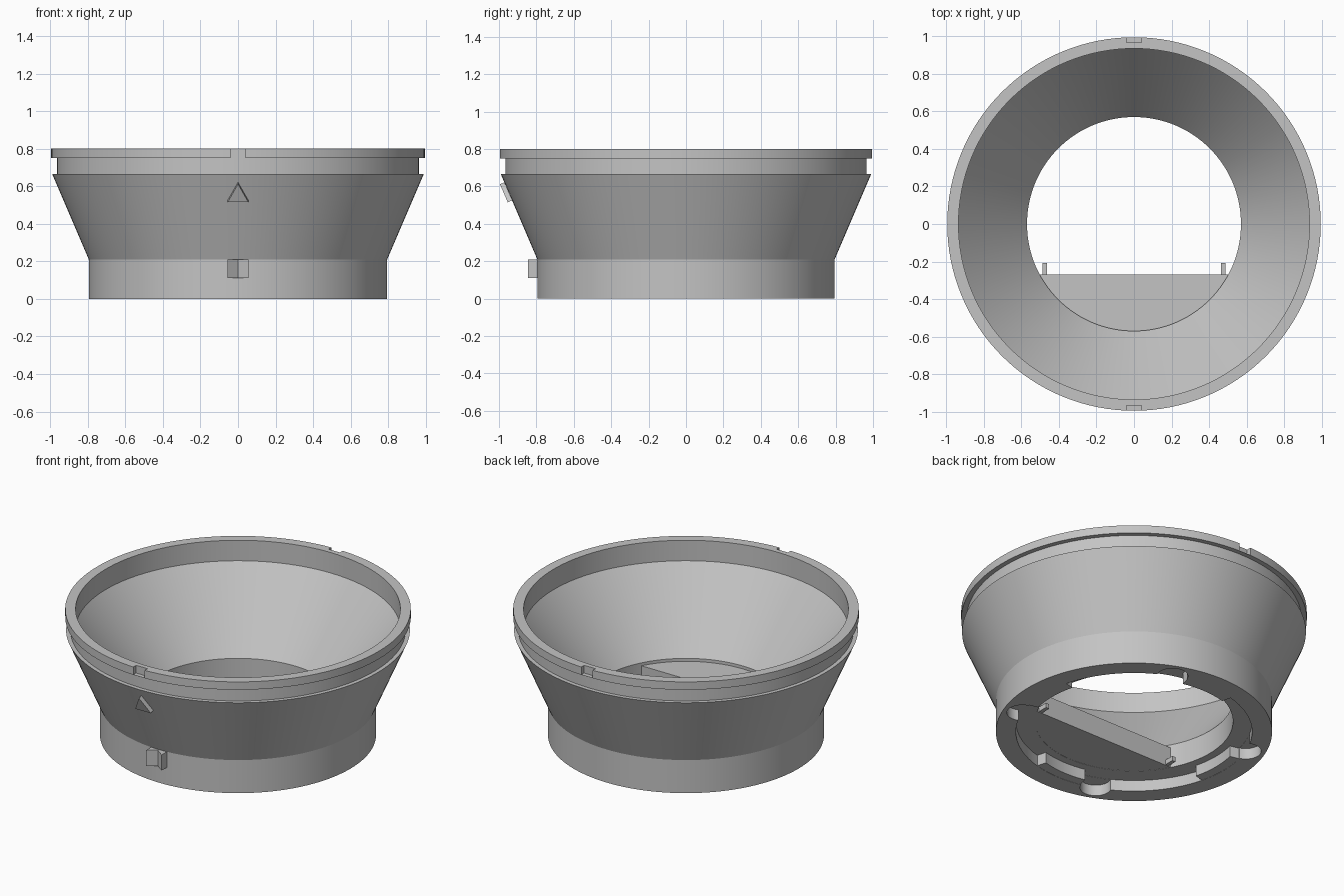
import bpy, bmesh, math
from mathutils import Matrix

old = bpy.data.objects.get("Cube")
if old:
    bpy.data.objects.remove(old, do_unlink=True)

grey = bpy.data.materials.new("plain grey")
grey.use_nodes = True
colour = (0.55, 0.55, 0.55, 1)
grey.diffuse_color = colour
grey.node_tree.nodes["Principled BSDF"].inputs["Base Color"].default_value = colour


def finish(name, bm):
    bmesh.ops.recalc_face_normals(bm, faces=bm.faces[:])
    mesh = bpy.data.meshes.new(name)
    bm.to_mesh(mesh)
    bm.free()
    mesh.materials.append(grey)
    obj = bpy.data.objects.new(name, mesh)
    bpy.context.collection.objects.link(obj)
    return obj


def revolve(name, profile, steps=128):
    """Closed (radius, height) profile turned about z."""
    bm = bmesh.new()
    rings = []
    for i in range(steps):
        a = math.tau * i / steps
        rings.append([bm.verts.new((r * math.cos(a), r * math.sin(a), z)) for r, z in profile])
    n = len(profile)
    for i in range(steps):
        p, q = rings[i], rings[(i + 1) % steps]
        for k in range(n):
            m = (k + 1) % n
            bm.faces.new((p[k], q[k], q[m], p[m]))
    return finish(name, bm)


def prism(name, outline, depth, matrix=None):
    """Flat outline pushed along local z."""
    bm = bmesh.new()
    face = bm.faces.new([bm.verts.new((x, y, 0)) for x, y in outline])
    top = bmesh.ops.extrude_face_region(bm, geom=[face])
    verts = [v for v in top["geom"] if isinstance(v, bmesh.types.BMVert)]
    bmesh.ops.translate(bm, vec=(0, 0, depth), verts=verts)
    if matrix:
        bm.transform(matrix)
    return finish(name, bm)


def arc(radius, start, end, steps):
    angles = [math.radians(start + (end - start) * i / steps) for i in range(steps + 1)]
    return [(radius * math.cos(a), radius * math.sin(a)) for a in angles]


def rectangle(x0, x1, y0, y1):
    return [(x0, y0), (x1, y0), (x1, y1), (x0, y1)]


def cut(target, cutter):
    mod = target.modifiers.new("cut", "BOOLEAN")
    mod.operation = "DIFFERENCE"
    mod.solver = "EXACT"
    mod.object = cutter
    bpy.context.view_layer.objects.active = target
    bpy.ops.object.modifier_apply(modifier=mod.name)
    bpy.data.objects.remove(cutter, do_unlink=True)


# Funnel shell: base, flared wall, groove, top flange, inner cone, socket
FLOOR, SOCKET, HOLE = 0.07, 0.68, 0.57
body = revolve("funnel_body", [
    (0.795, 0), (0.795, 0.21), (0.99, 0.665), (0.965, 0.665), (0.965, 0.75),
    (0.995, 0.75), (0.995, 0.80), (0.935, 0.80), (0.935, 0.67),
    (HOLE, 0.22), (HOLE, FLOOR), (SOCKET, FLOOR), (SOCKET, 0)])

# Gaps in the flange, front and back
for side in (-1, 1):
    edges = sorted((side * 0.966, side * 1.05))
    cut(body, prism("gap_cutter", rectangle(-0.04, 0.04, *edges), 0.1,
                    Matrix.Translation((0, 0, 0.751))))

# Round entry notches and stop blocks of the twist-lock socket
for i in range(4):
    angle = 69 + 90 * i
    a = math.radians(angle)
    place = Matrix.Translation((SOCKET * math.cos(a), SOCKET * math.sin(a), -0.05))
    cut(body, prism("notch_cutter", arc(0.09, 0, 345, 23), FLOOR + 0.049, place))
    outline = arc(0.70, angle + 8, angle + 36, 12) + arc(0.62, angle + 36, angle + 8, 12)
    prism(f"lock_stop_{i + 1}", outline, FLOOR + 0.01, Matrix.Translation((0, 0, 0.001)))

# Plate closing the front segment of the hole
half = math.degrees(math.acos(0.27 / 0.575))
prism("segment_plate", arc(0.575, 270 - half, 270 + half, 32), 0.13,
      Matrix.Translation((0, 0, FLOOR + 0.001)))

# Small pegs on the plate edge
for side, label in ((1, "left"), (-1, "right")):
    x = side * 0.475
    prism(f"{label}_peg", rectangle(x - 0.012, x + 0.012, -0.29, -0.208), 0.03,
          Matrix.Translation((0, 0, FLOOR + 0.005)))

# Front index block with a V-shaped groove
prism("index_block", [(-0.055, -0.78), (-0.055, -0.845), (0, -0.805), (0.055, -0.845),
                      (0.055, -0.78)], 0.10, Matrix.Translation((0, 0, 0.11)))

# Raised triangle lying on the flared wall
tilt = math.atan2(0.195, 0.455)
place = Matrix.Translation((0, -0.93, 0.525)) @ Matrix.Rotation(math.pi / 2 + tilt, 4, "X")
prism("pointer_triangle", [(-0.055, 0), (0.055, 0), (0, 0.105)], 0.045,
      place @ Matrix.Translation((0, 0, -0.02)))

# Smooth the round walls, keep the edges crisp
bpy.ops.object.select_all(action="DESELECT")
for obj in bpy.context.scene.objects:
    if obj.type == "MESH" and grey.name in obj.data.materials:
        obj.select_set(True)
        bpy.context.view_layer.objects.active = obj
bpy.ops.object.shade_smooth_by_angle(angle=math.radians(20))
